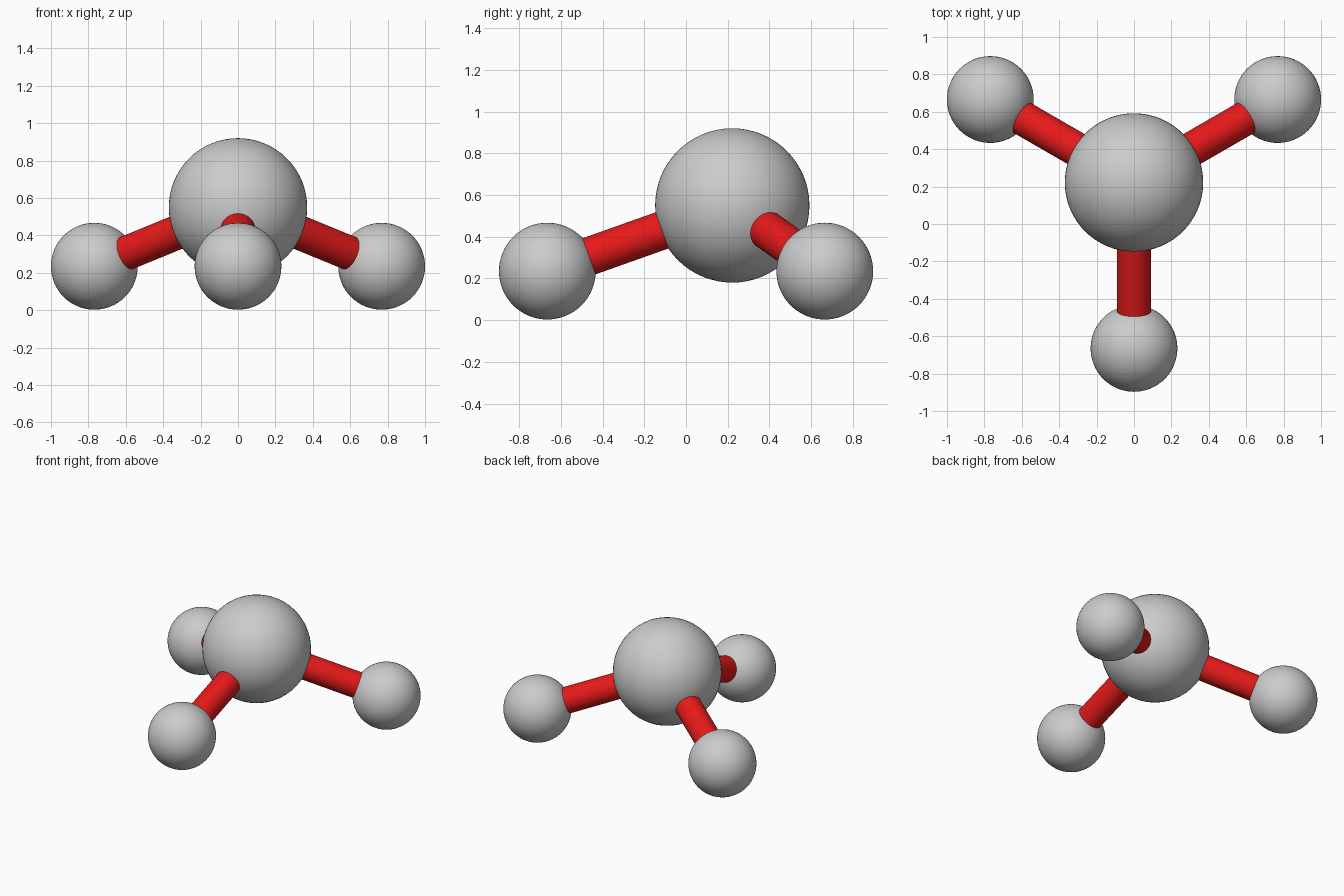
import bpy
from math import sin, cos, radians
from mathutils import Vector

if "Cube" in bpy.data.objects:
    bpy.data.objects.remove(bpy.data.objects["Cube"])

CENTRE = Vector((0, 0.222, 0.55))
REACH, LOW_Z = 0.887, 0.235

red = bpy.data.materials.new("bond_red")
red.diffuse_color = (0.8, 0.01, 0.01, 1)
red.use_nodes = True
red.node_tree.nodes["Principled BSDF"].inputs["Base Color"].default_value = red.diffuse_color


def ball(name, loc, radius):
    bpy.ops.mesh.primitive_uv_sphere_add(segments=64, ring_count=32, radius=radius, location=loc)
    bpy.context.object.name = name
    bpy.ops.object.shade_smooth()


def rod(name, a, b, radius):
    d = b - a
    bpy.ops.mesh.primitive_cylinder_add(vertices=48, radius=radius, depth=d.length, location=(a + b) / 2,
                                        rotation=d.to_track_quat('Z', 'Y').to_euler())
    bpy.context.object.name = name
    bpy.ops.object.shade_smooth_by_angle()
    bpy.context.object.data.materials.append(red)


# Large central atom
ball("central_atom", CENTRE, 0.37)

# Three lower atoms, each joined to the centre by a red bond
for name, deg in (("right", 30), ("left", 150), ("front", 270)):
    a = radians(deg)
    p = Vector((REACH * cos(a), CENTRE.y + REACH * sin(a), LOW_Z))
    ball(name + "_atom", p, 0.232)
    rod(name + "_bond", CENTRE, p, 0.092)
